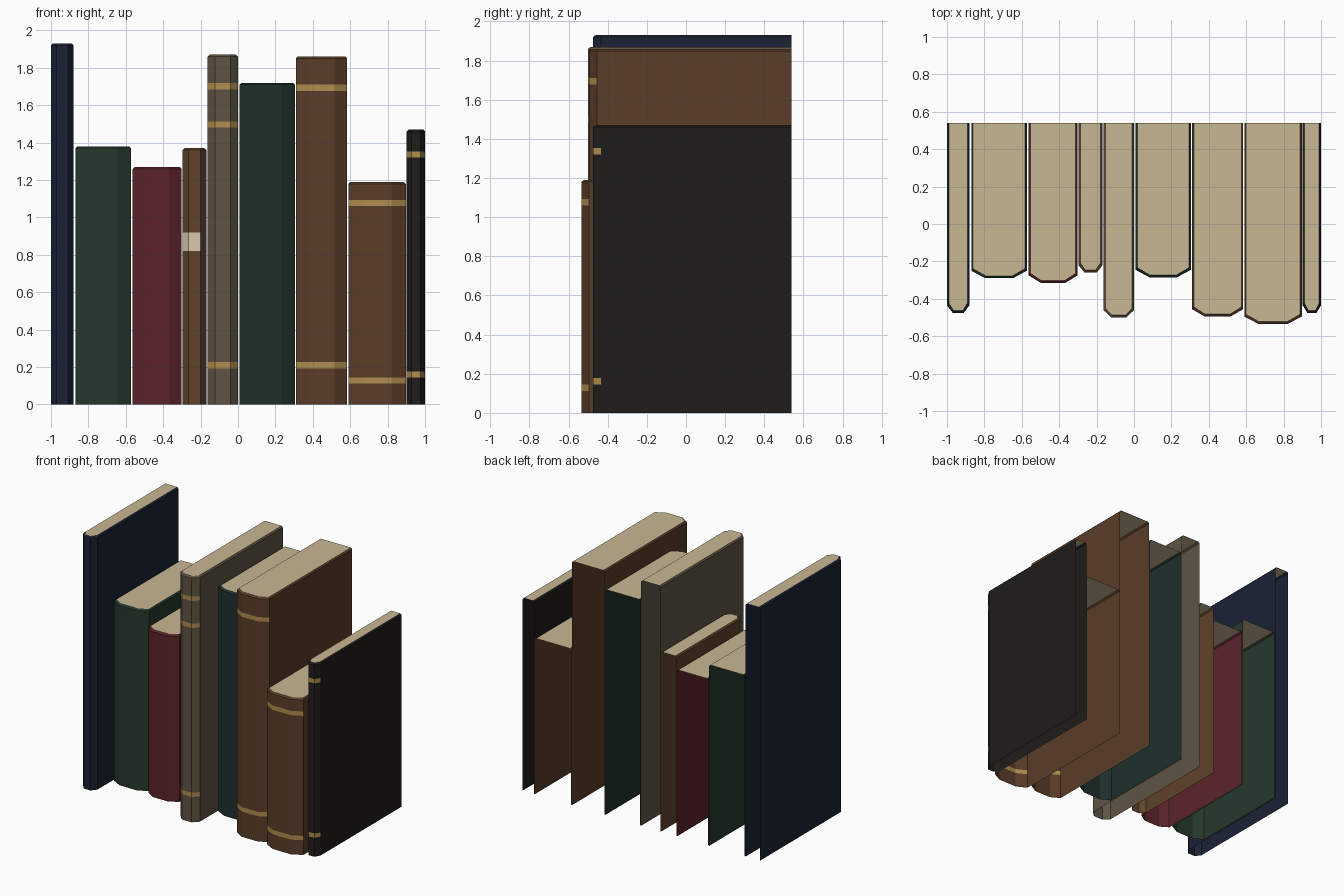
import bpy
import bmesh

cube = bpy.data.objects.get("Cube")
if cube:
    bpy.data.objects.remove(cube, do_unlink=True)

BACK = 0.54       # shared rear plane of the row
ROUND = 0.04      # depth of the faceted spine
BAND = 0.033      # height of a gilt band
LIP = 0.01        # bevel between cover and page top


def material(name, hex_colour):
    channels = [c / 255 for c in bytes.fromhex(hex_colour)]
    linear = [c / 12.92 if c < 0.04 else ((c + 0.055) / 1.055) ** 2.4 for c in channels]
    mat = bpy.data.materials.new(name)
    mat.use_nodes = True
    mat.diffuse_color = (*linear, 1)
    shader = mat.node_tree.nodes["Principled BSDF"]
    shader.inputs["Base Color"].default_value = (*linear, 1)
    shader.inputs["Roughness"].default_value = 0.8
    return mat


PAGES = material("pages", "c8b793")
GILT = material("gilt", "b08d4e")
LABEL = material("label", "d6caae")


def outline(x0, x1, front, inset=0.0):
    """Open U-shaped plan: cover, three-facet spine, cover."""
    x0, x1, front = x0 + inset, x1 - inset, front + inset * 1.3
    q = (x1 - x0) / 4
    return [(x0, BACK), (x0, front + ROUND), (x0 + q, front),
            (x1 - q, front), (x1, front + ROUND), (x1, BACK)]


def book(name, colour, x0, x1, front, height, bands=(), label=None):
    # Marks are (bottom, top, spine panels covered, material slot)
    marks = [(z, z + BAND, (1, 2, 3), 2) for z in bands]
    if label:
        marks.append((*label, (1, 2), 3))
    levels = sorted({0, height - LIP, *(z for m in marks for z in m[:2])})

    bm = bmesh.new()
    plan = outline(x0, x1, front)
    rows = [[bm.verts.new((x, y, z)) for x, y in plan] for z in levels]
    rows.append([bm.verts.new((x, y, height))
                 for x, y in outline(x0, x1, front, LIP)])

    # Cover and spine wall, hollow below and open at the rear
    for lower, upper in zip(rows, rows[1:]):
        middle = (lower[0].co.z + upper[0].co.z) / 2
        for i in range(len(plan) - 1):
            face = bm.faces.new((lower[i], lower[i + 1], upper[i + 1], upper[i]))
            for bottom, top, panels, slot in marks:
                if bottom < middle < top and i in panels:
                    face.material_index = slot

    # Page top
    bm.faces.new(rows[-1]).material_index = 1

    mesh = bpy.data.meshes.new(name)
    bm.to_mesh(mesh)
    bm.free()
    for mat in (material(name + "_cover", colour), PAGES, GILT, LABEL):
        mesh.materials.append(mat)
    bpy.context.collection.objects.link(bpy.data.objects.new(name, mesh))


# The row of books, from the right end to the left end
book("navy_book", "1b2236", -1, -0.88, -0.475, 1.93)
book("green_book", "25392c", -0.87, -0.573, -0.29, 1.38)
book("red_book", "5c242a", -0.563, -0.302, -0.315, 1.27)
book("small_brown_book", "5f4329", -0.297, -0.168, -0.26, 1.37, label=(0.82, 0.92))
book("grey_book", "5e5443", -0.163, 0, -0.5, 1.87, bands=(0.193, 1.48, 1.685))
book("teal_book", "1e302b", 0.008, 0.304, -0.285, 1.72)
book("tall_brown_book", "5a3d29", 0.31, 0.584, -0.495, 1.86, bands=(0.193, 1.677))
book("short_brown_book", "5a3d29", 0.59, 0.897, -0.535, 1.19, bands=(0.112, 1.06))
book("black_book", "1f1d1b", 0.902, 1, -0.475, 1.47, bands=(0.144, 1.32))
